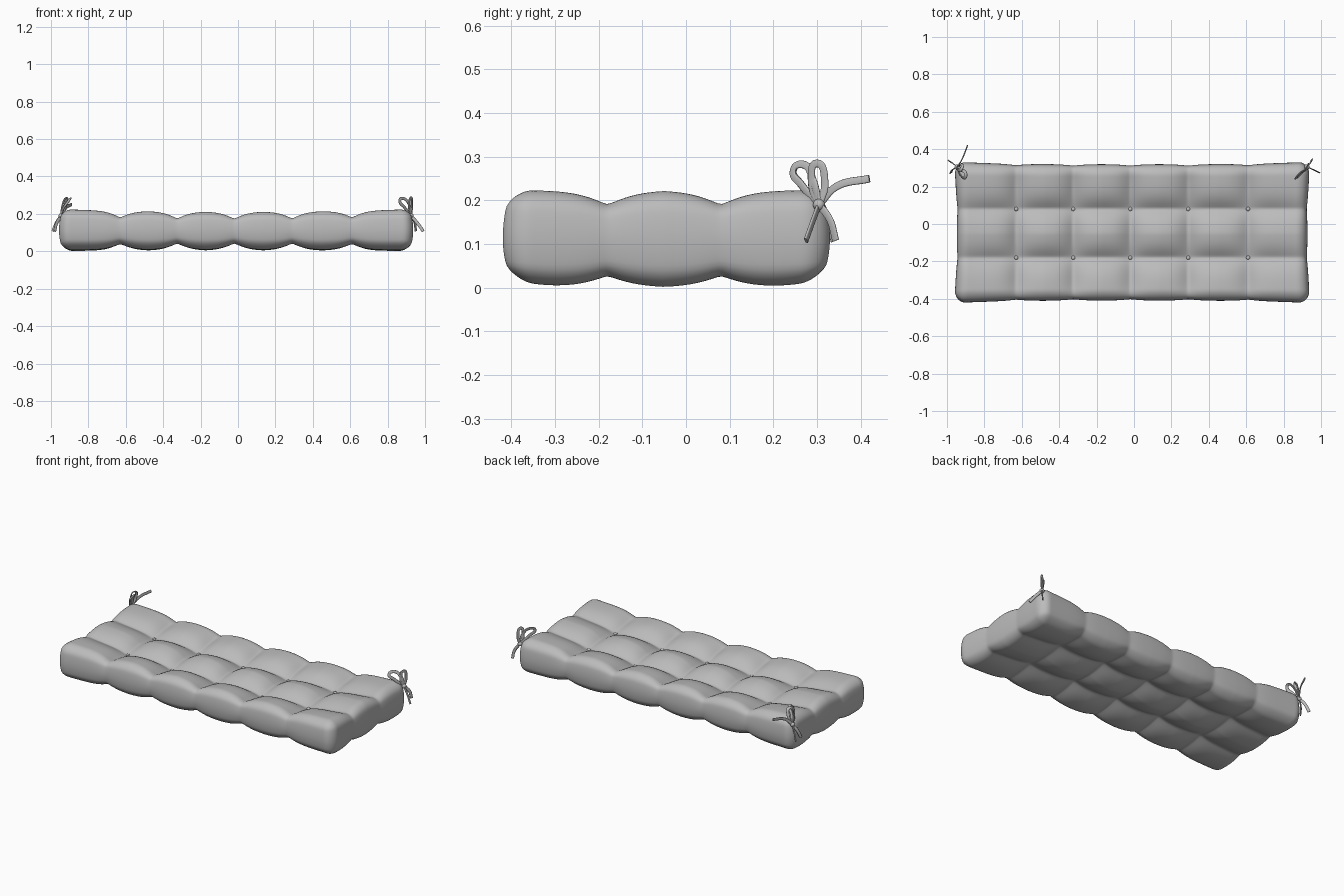
import bpy, bmesh, math
from mathutils import Vector, Matrix

if "Cube" in bpy.data.objects:
    bpy.data.objects.remove(bpy.data.objects["Cube"])

HX, HY, HZ, R = 0.92, 0.347, 0.1125, 0.045      # half sizes and edge radius
CX, CY = -0.01, -0.045                          # cushion centre
TUFT_X = [-0.63, -0.325, -0.02, 0.29, 0.61]
TUFT_Y = [-0.18, 0.08]

fabric = bpy.data.materials.new("grey fabric")
fabric.diffuse_color = (0.5, 0.5, 0.5, 1)
fabric.use_nodes = True
fabric.node_tree.nodes["Principled BSDF"].inputs["Base Color"].default_value = fabric.diffuse_color


def crease(v, lines):
    """1 on a tuft line, fading to 0 between the lines."""
    d = min(abs(v - l) for l in lines)
    return math.exp(-(d / 0.06) ** 1.25)


def dip(x, y):
    """How far the padded surface sinks at a world position."""
    cx, cy = crease(x, TUFT_X), crease(y, TUFT_Y)
    u, v = min(1, abs(x - CX) / HX), min(1, abs(y - CY) / HY)
    inner = (1 - u ** 4) * (1 - v ** 4)
    return (0.028 + 0.028 * inner) * (cx + cy - cx * cy) + 0.025 * inner * cx * cy


def crown(x):
    return 0.012 * (1 - min(1, abs(x - CX) / HX) ** 2)


def pad(p):
    """Turn a point of the unit cube into a point of the stuffed cushion."""
    half = (HX, HY, HZ)
    q = Vector([p[i] * half[i] for i in range(3)])
    core = Vector([max(-half[i] + R, min(half[i] - R, q[i])) for i in range(3)])
    d = q - core
    q = core + d.normalized() * R
    u, v, w = q.x / HX, q.y / HY, q.z / HZ
    x, y = q.x + CX, q.y + CY
    # bulging walls, flared corners, walls pulled in at the tuft lines
    bulge = 0.018 * (1 - w * w)
    nx = x + math.copysign(abs(u) ** 10, u) * (bulge + 0.012 * v * v - 0.006 * crease(y, TUFT_Y))
    ny = y + math.copysign(abs(v) ** 8, v) * (bulge + 0.012 * u ** 4 - 0.008 * crease(x, TUFT_X))
    if w > 0:
        z = q.z - w * (dip(x, y) + crown(x))
    else:
        z = q.z - w * (0.8 * dip(x, y) + 0.02 * abs(v) ** 6)
    return Vector((nx, ny, z + HZ))


# Cushion: six grids welded into a box, then padded
bm = bmesh.new()
NX, NY, NZ = 180, 76, 18
for s in (-1, 1):
    up = Matrix.Translation((0, 0, s))
    bmesh.ops.create_grid(bm, x_segments=NX, y_segments=NY, size=1, matrix=up)
    bmesh.ops.create_grid(bm, x_segments=NX, y_segments=NZ, size=1,
                          matrix=Matrix.Rotation(math.pi / 2, 4, 'X') @ up)
    bmesh.ops.create_grid(bm, x_segments=NZ, y_segments=NY, size=1,
                          matrix=Matrix.Rotation(math.pi / 2, 4, 'Y') @ up)
bmesh.ops.remove_doubles(bm, verts=bm.verts, dist=0.0005)
for vert in bm.verts:
    vert.co = pad(vert.co)
bmesh.ops.recalc_face_normals(bm, faces=bm.faces)
for f in bm.faces:
    f.smooth = True
mesh = bpy.data.meshes.new("cushion")
bm.to_mesh(mesh)
bm.free()
mesh.materials.append(fabric)
bpy.context.collection.objects.link(bpy.data.objects.new("cushion", mesh))

# Tuft buttons
for x in TUFT_X:
    for y in TUFT_Y:
        z = 2 * HZ - dip(x, y) - crown(x)
        bpy.ops.mesh.primitive_uv_sphere_add(segments=16, ring_count=8, radius=0.011,
                                             location=(x, y, z + 0.002))
        b = bpy.context.object
        b.name = "tuft_button"
        b.scale.z = 0.6
        b.data.materials.append(fabric)
        b.data.shade_smooth()


def tie(name, knot, strands):
    """Ribbon strands that all start at a knot; loops also end there."""
    cu = bpy.data.curves.new(name, 'CURVE')
    cu.dimensions = '3D'
    cu.extrude, cu.bevel_depth, cu.bevel_resolution = 0.006, 0.003, 1
    cu.resolution_u = 8
    cu.use_fill_caps = True
    for loop, pts in strands:
        pts = [knot] + pts + ([knot] if loop else [])
        sp = cu.splines.new('BEZIER')
        sp.bezier_points.add(len(pts) - 1)
        for bp, co in zip(sp.bezier_points, pts):
            bp.co = co
            bp.handle_left_type = bp.handle_right_type = 'AUTO'
    cu.materials.append(fabric)
    bpy.context.collection.objects.link(bpy.data.objects.new(name, cu))
    bpy.ops.mesh.primitive_uv_sphere_add(segments=16, ring_count=10, radius=0.014, location=knot)
    k = bpy.context.object
    k.name = name + "_knot"
    k.data.materials.append(fabric)
    k.data.shade_smooth()


# Bow ties on the two back corners
tie("right_tie", (0.925, 0.305, 0.19), [
    (True, [(0.89, 0.265, 0.235), (0.865, 0.245, 0.27), (0.885, 0.27, 0.282), (0.915, 0.29, 0.25)]),
    (True, [(0.915, 0.288, 0.24), (0.925, 0.30, 0.285), (0.93, 0.318, 0.24)]),
    (False, [(0.96, 0.29, 0.15), (0.99, 0.275, 0.108)]),
    (False, [(0.945, 0.33, 0.155), (0.95, 0.343, 0.108)]),
])
tie("left_tie", (-0.945, 0.305, 0.19), [
    (True, [(-0.93, 0.265, 0.235), (-0.905, 0.247, 0.27), (-0.90, 0.27, 0.282), (-0.925, 0.29, 0.25)]),
    (True, [(-0.94, 0.288, 0.24), (-0.92, 0.30, 0.285), (-0.925, 0.318, 0.24)]),
    (False, [(-0.92, 0.345, 0.232), (-0.89, 0.42, 0.25)]),
    (False, [(-0.97, 0.29, 0.15), (-0.98, 0.273, 0.108)]),
    (False, [(-0.97, 0.325, 0.155), (-0.99, 0.338, 0.108)]),
])
